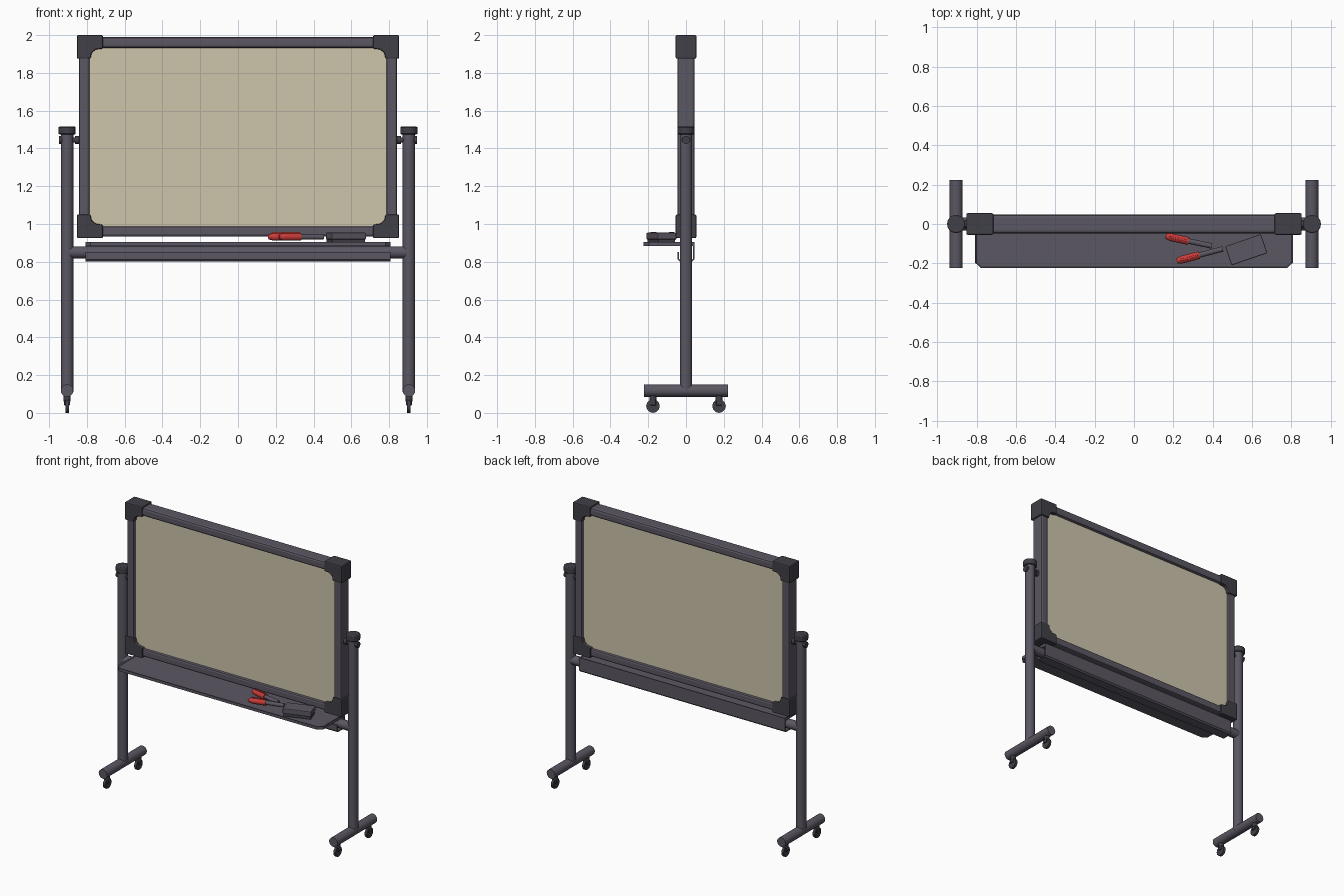
import bpy, bmesh, math
from mathutils import Vector

if "Cube" in bpy.data.objects:
    bpy.data.objects.remove(bpy.data.objects["Cube"])


def material(name, rgb):
    m = bpy.data.materials.new(name)
    m.diffuse_color = (*rgb, 1)
    m.use_nodes = True
    m.node_tree.nodes["Principled BSDF"].inputs["Base Color"].default_value = m.diffuse_color
    return m


GREY = material("frame grey", (0.105, 0.095, 0.125))
DARK = material("dark plastic", (0.050, 0.050, 0.063))
CREAM = material("board cream", (0.61, 0.56, 0.41))
RED = material("marker red", (0.60, 0.045, 0.040))


def finish(name, bm, mat, bevel=0, segs=2, smooth=False):
    bmesh.ops.recalc_face_normals(bm, faces=bm.faces)
    me = bpy.data.meshes.new(name)
    bm.to_mesh(me)
    bm.free()
    ob = bpy.data.objects.new(name, me)
    bpy.context.collection.objects.link(ob)
    me.materials.append(mat)
    if bevel:
        b = ob.modifiers.new("bevel", 'BEVEL')
        b.width, b.segments, b.limit_method = bevel, segs, 'ANGLE'
    if smooth:
        bpy.ops.object.select_all(action='DESELECT')
        ob.select_set(True)
        bpy.context.view_layer.objects.active = ob
        bpy.ops.object.shade_smooth_by_angle(angle=math.radians(35))
    return ob


def box(name, lo, hi, mat, bevel=0, segs=2):
    bm = bmesh.new()
    bmesh.ops.create_cube(bm, size=1)
    lo, hi = Vector(lo), Vector(hi)
    for v in bm.verts:
        v.co = (lo + hi) / 2 + v.co * (hi - lo)
    return finish(name, bm, mat, bevel, segs)


def rod(name, a, b, r, mat, r2=None, n=20, bevel=0):
    a, b = Vector(a), Vector(b)
    bm = bmesh.new()
    bmesh.ops.create_cone(bm, cap_ends=True, segments=n, radius1=r,
                          radius2=r if r2 is None else r2, depth=(b - a).length)
    rot = (b - a).to_track_quat('Z', 'Y').to_matrix()
    for v in bm.verts:
        v.co = (a + b) / 2 + rot @ v.co
    return finish(name, bm, mat, bevel, smooth=True)


def prism(name, pts, offset, mat, bevel=0):
    bm = bmesh.new()
    f = bm.faces.new([bm.verts.new(p) for p in pts])
    ext = bmesh.ops.extrude_face_region(bm, geom=[f])
    bmesh.ops.translate(bm, vec=offset, verts=[g for g in ext["geom"]
                                               if isinstance(g, bmesh.types.BMVert)])
    return finish(name, bm, mat, bevel)


# Writing panel, visible from both sides
box("board_panel", (-0.795, -0.028, 0.975), (0.795, 0.028, 1.94), CREAM)

# Frame rails around the panel
for s, side in ((-1, "left"), (1, "right")):
    xs = sorted((s * 0.842, s * 0.786))
    box(f"frame_{side}", (xs[0], -0.046, 0.96), (xs[1], 0.046, 1.96), GREY, 0.012)
box("frame_top", (-0.80, -0.048, 1.932), (0.80, 0.048, 1.99), GREY, 0.014)
box("frame_bottom", (-0.80, -0.046, 0.934), (0.80, 0.046, 0.988), GREY, 0.012)

# L-shaped corner caps with a sloped inner edge
L = [(0, 0), (0.138, 0), (0.138, 0.072), (0.10, 0.076),
     (0.078, 0.095), (0.072, 0.125), (0, 0.125)]
for sx, side in ((-1, "left"), (1, "right")):
    for z0, sz, level in ((2.0, -1, "top"), (0.925, 1, "bottom")):
        pts = [(sx * (0.853 - x), -0.055, z0 + sz * z) for x, z in L]
        prism(f"corner_{level}_{side}", pts, (0, 0.11, 0), DARK, 0.007)

# Stands: post, cap, pivot, foot and casters
for s, side in ((-1, "left"), (1, "right")):
    x = s * 0.905
    rod(f"post_{side}", (x, 0, 0.11), (x, 0, 1.48), 0.033, GREY)
    rod(f"post_cap_{side}", (x, 0, 1.475), (x, 0, 1.515), 0.046, DARK, bevel=0.005)
    rod(f"pivot_pin_{side}", (s * 0.945, 0, 1.445), (s * 0.835, 0, 1.445), 0.014, DARK)
    rod(f"pivot_knob_{side}", (s * 0.947, 0, 1.445), (s * 0.93, 0, 1.445), 0.021, DARK)
    rod(f"pivot_washer_{side}", (s * 0.863, 0, 1.445), (s * 0.84, 0, 1.445), 0.021, DARK)
    rod(f"foot_{side}", (x, -0.223, 0.118), (x, 0.223, 0.118), 0.033, GREY)
    for y, end in ((-0.175, "front"), (0.175, "back")):
        tag = f"{side}_{end}"
        rod(f"caster_stem_{tag}", (x, y, 0.06), (x, y, 0.092), 0.019, DARK, n=12)
        rod(f"caster_wheel_{tag}", (x - 0.009, y, 0.036), (x + 0.009, y, 0.036),
            0.036, DARK, n=12)
        box(f"caster_fork_{tag}", (x - 0.016, y - 0.016, 0.04),
            (x + 0.016, y + 0.016, 0.072), DARK, 0.004)

# Cross rail between the posts
rod("cross_rail", (-0.895, 0, 0.85), (0.895, 0, 0.85), 0.032, GREY)

# Tray with clipped front corners and a shallow raised rim
bm = bmesh.new()
plan = [(-0.808, 0.044), (-0.808, -0.197), (-0.78, -0.224),
        (0.78, -0.224), (0.808, -0.197), (0.808, 0.044)]
f = bm.faces.new([bm.verts.new((x, y, 0.884)) for x, y in plan])
ext = bmesh.ops.extrude_face_region(bm, geom=[f])["geom"]
bmesh.ops.translate(bm, vec=(0, 0, 0.021), verts=[g for g in ext if isinstance(g, bmesh.types.BMVert)])
top = [g for g in ext if isinstance(g, bmesh.types.BMFace)]
bmesh.ops.inset_region(bm, faces=top, thickness=0.007)
bmesh.ops.translate(bm, vec=(0, 0, -0.008), verts=top[0].verts)
finish("tray", bm, GREY)

# Hook under the tray, wrapping the cross rail
hook = [(0.044, 0.886), (0.044, 0.812), (0.034, 0.802), (-0.034, 0.802), (-0.044, 0.812),
        (-0.044, 0.852), (-0.037, 0.852), (-0.037, 0.816), (-0.031, 0.809),
        (0.031, 0.809), (0.037, 0.816), (0.037, 0.886)]
prism("tray_hook", [(-0.808, y, z) for y, z in hook], (1.616, 0, 0), GREY)

# Eraser lying askew on the tray: felt pad and grip
for name, z, size, mat in (("eraser_pad", 0.908, (0.186, 0.096, 0.022), DARK),
                           ("eraser_grip", 0.936, (0.192, 0.102, 0.036), GREY)):
    h = Vector(size) / 2
    ob = box(name, -h, h, mat, 0.005)
    ob.location = (0.571, -0.131, z)
    ob.rotation_euler.z = math.radians(19)

# Two markers: grey barrel, red cap with clip
for i, (a, b) in enumerate((((0.162, -0.062), (0.396, -0.112)),
                            ((0.218, -0.188), (0.452, -0.127))), 1):
    a, b = Vector((*a, 0.932)), Vector((*b, 0.932))
    d = (b - a).normalized()
    rod(f"marker_barrel_{i}", a + d * 0.10, b, 0.014, GREY, n=14)
    rod(f"marker_cap_{i}", a + d * 0.025, a + d * 0.118, 0.020, RED, n=14)
    rod(f"marker_tip_{i}", a + d * 0.025, a, 0.020, RED, r2=0.013, n=14)
    clip = box(f"marker_clip_{i}", (0, -0.005, 0.016), (0.09, 0.005, 0.025), RED, 0.002)
    clip.location = a + d * 0.02
    clip.rotation_euler.z = math.atan2(d.y, d.x)
